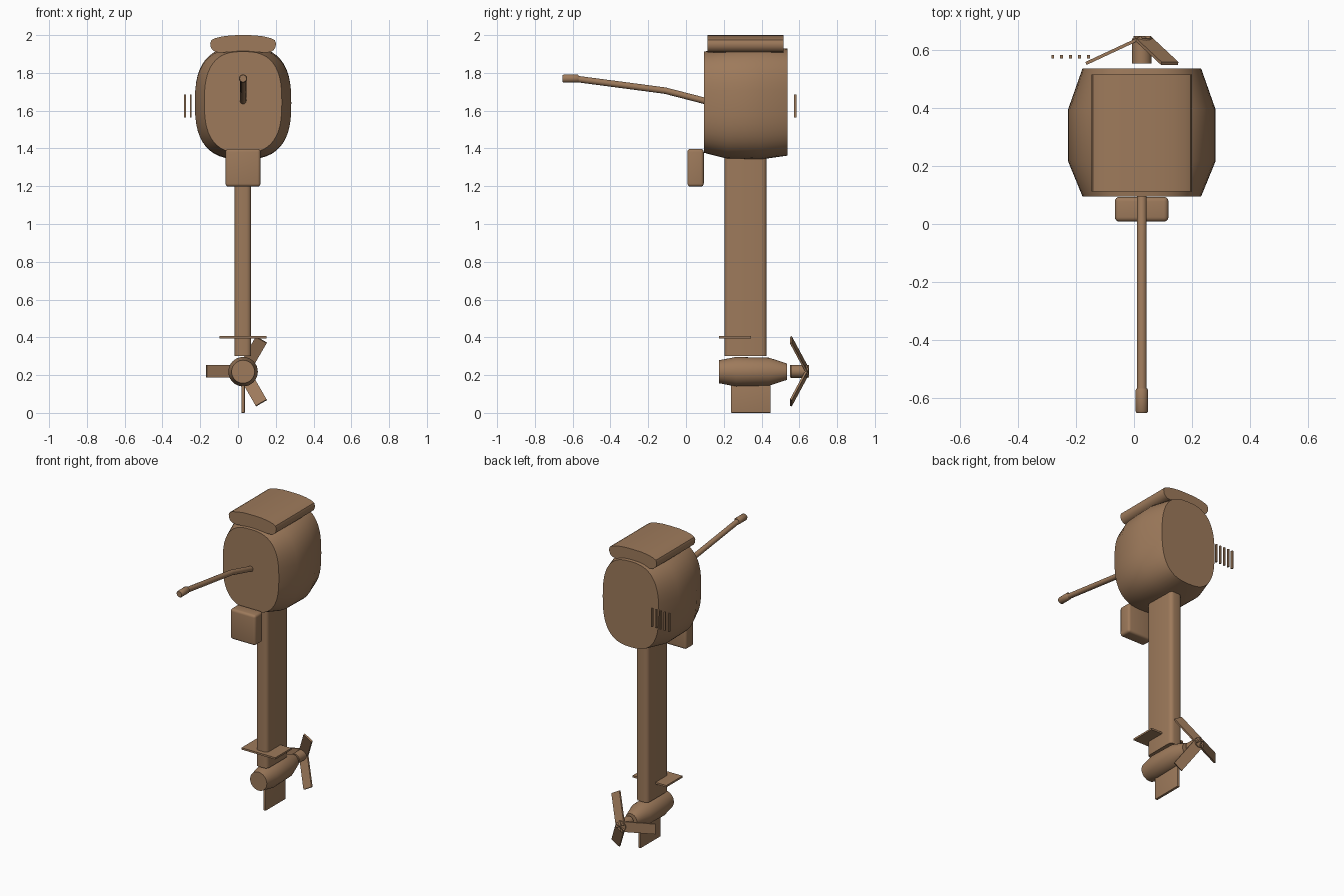
import bpy, bmesh, math
from mathutils import Vector, Matrix

if "Cube" in bpy.data.objects:
    bpy.data.objects.remove(bpy.data.objects["Cube"])

CX = 0.027  # shared centre line
brown = bpy.data.materials.new("brown")
brown.diffuse_color = (0.34, 0.195, 0.105, 1)
brown.use_nodes = True
brown.node_tree.nodes["Principled BSDF"].inputs["Base Color"].default_value = brown.diffuse_color


def finish(name, bm, smooth=True):
    bmesh.ops.recalc_face_normals(bm, faces=bm.faces)
    me = bpy.data.meshes.new(name)
    bm.to_mesh(me)
    bm.free()
    me.materials.append(brown)
    ob = bpy.data.objects.new(name, me)
    bpy.context.collection.objects.link(ob)
    if smooth:
        bpy.ops.object.select_all(action='DESELECT')
        ob.select_set(True)
        bpy.context.view_layer.objects.active = ob
        bpy.ops.object.shade_smooth_by_angle(angle=math.radians(35))
    return ob


def loft(name, rings):
    """Skin closed rings of points and cap both ends."""
    bm = bmesh.new()
    vs = [[bm.verts.new(p) for p in r] for r in rings]
    n = len(vs[0])
    for a, b in zip(vs, vs[1:]):
        for i in range(n):
            j = (i + 1) % n
            bm.faces.new((a[i], a[j], b[j], b[i]))
    bm.faces.new(vs[0])
    bm.faces.new(vs[-1])
    return finish(name, bm)


def oval(y, cz, rx, rz, power=2.0, n=48):
    """Superellipse ring standing across the y axis."""
    pts = []
    for i in range(n):
        a = 2 * math.pi * i / n
        c, s = math.cos(a), math.sin(a)
        pts.append((CX + rx * math.copysign(abs(c) ** (2 / power), c), y,
                    cz + rz * math.copysign(abs(s) ** (2 / power), s)))
    return pts


def box(name, lo, hi, bevel=0, vertical_only=False):
    lo, hi = Vector(lo), Vector(hi)
    bm = bmesh.new()
    bmesh.ops.create_cube(bm, size=1)
    for v in bm.verts:
        v.co = (lo + hi) / 2 + v.co * (hi - lo)
    if bevel:
        edges = [e for e in bm.edges if not vertical_only
                 or abs(e.verts[0].co.z - e.verts[1].co.z) > 0.01]
        bmesh.ops.bevel(bm, geom=edges, offset=bevel, segments=4,
                        profile=0.5, affect='EDGES')
    return finish(name, bm, bevel > 0)


def tube(name, points, radius, n=20):
    """Round tube following points in the y-z plane."""
    pts = [Vector((CX, y, z)) for y, z in points]
    rings = []
    for i, p in enumerate(pts):
        d = (pts[min(i + 1, len(pts) - 1)] - pts[max(i - 1, 0)]).normalized()
        side = Vector((1, 0, 0))
        up = side.cross(d)
        rings.append([p + radius * (math.cos(2 * math.pi * k / n) * side
                                    + math.sin(2 * math.pi * k / n) * up)
                      for k in range(n)])
    return loft(name, rings)


# Engine cowl
loft("cowl", [oval(0.095, 1.645, 0.205, 0.268, 2.7),
              oval(0.217, 1.639, 0.255, 0.293, 2.7),
              oval(0.396, 1.641, 0.255, 0.299, 2.7),
              oval(0.538, 1.645, 0.205, 0.283, 2.7)])

# Top cover with arched top and rounded sides
half = [(0, 2.0), (0.06, 1.999), (0.11, 1.993), (0.15, 1.983), (0.168, 1.973),
        (0.174, 1.957), (0.172, 1.938), (0.163, 1.922), (0.147, 1.911),
        (0.12, 1.907), (0.06, 1.912), (0, 1.914)]
outline = half + [(-x, z) for x, z in half[-2:0:-1]]
loft("top_cover", [[(CX + x, y, z) for x, z in outline] for y in (0.113, 0.516)])

# Tiller and grip
tube("tiller", [(0.15, 1.637), (0.095, 1.653), (-0.11, 1.706), (-0.58, 1.768)], 0.017)
loft("grip", [oval(y, 1.77, r, r, n=24) for y, r in
              ((-0.653, 0.018), (-0.647, 0.022), (-0.575, 0.022), (-0.568, 0.018))])

# Clamp bracket and drive leg
box("clamp_bracket", (-0.066, 0.008, 1.198), (0.119, 0.094, 1.398), 0.016)
box("drive_leg", (-0.018, 0.204, 0.3), (0.070, 0.427, 1.42), 0.025, True)

# Lower unit
box("splash_plate", (-0.097, 0.175, 0.395), (0.15, 0.343, 0.407))
loft("gearcase", [oval(y, 0.218, r, r, n=32) for y, r in
                  ((0.175, 0.061), (0.265, 0.078), (0.44, 0.074), (0.535, 0.043))])
box("skeg", (CX - 0.009, 0.238, 0.0), (CX + 0.009, 0.448, 0.16), 0.004)

# Propeller
loft("propeller_hub", [oval(y, 0.22, 0.034, 0.034, n=24) for y in (0.555, 0.642)])
for k in range(3):
    bm = bmesh.new()
    bmesh.ops.create_cube(bm, size=1)
    length = math.hypot(0.193, 0.09)
    bmesh.ops.scale(bm, vec=(length, 0.011, 0.067), verts=bm.verts)
    bmesh.ops.translate(bm, vec=(-length / 2, 0, 0), verts=bm.verts)
    m = (Matrix.Translation((CX, 0.645, 0.22))
         @ Matrix.Rotation(k * 2 * math.pi / 3, 4, 'Y')
         @ Matrix.Rotation(math.atan2(0.09, 0.193), 4, 'Z'))
    bm.transform(m)
    finish(f"propeller_blade_{k + 1}", bm, False)

# Row of vent slats
for k in range(5):
    x = -0.281 + 0.031 * k
    box(f"vent_slat_{k + 1}", (x - 0.005, 0.572, 1.563), (x + 0.005, 0.584, 1.685))
